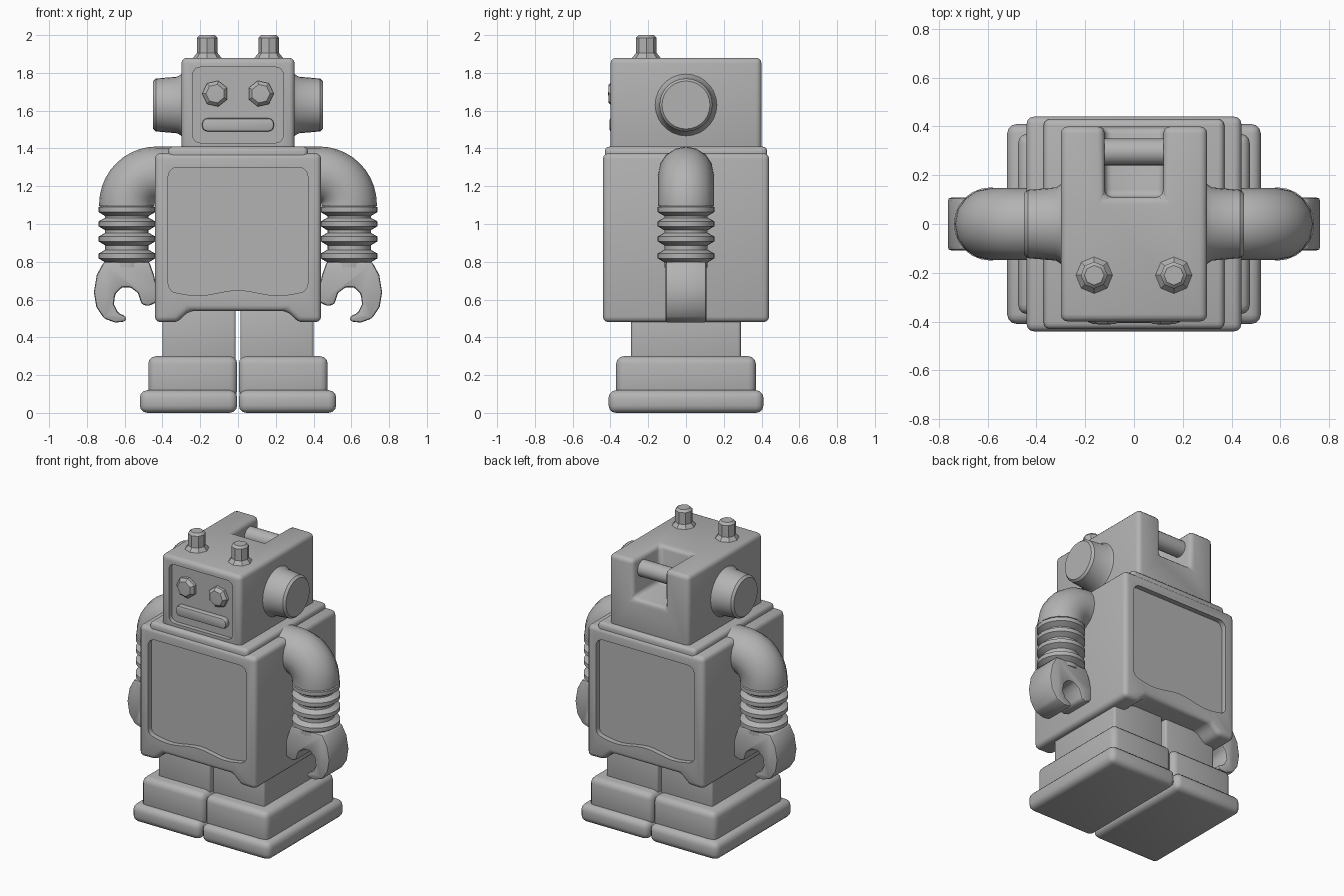
import bpy, bmesh, math
from mathutils import Matrix, Vector

if "Cube" in bpy.data.objects:
    bpy.data.objects.remove(bpy.data.objects["Cube"], do_unlink=True)

grey = bpy.data.materials.new("plain grey")
grey.use_nodes = True
tone = (0.45, 0.45, 0.45, 1)
grey.diffuse_color = tone
grey.node_tree.nodes["Principled BSDF"].inputs["Base Color"].default_value = tone


def add(name, bm):
    bmesh.ops.recalc_face_normals(bm, faces=bm.faces)
    mesh = bpy.data.meshes.new(name)
    bm.to_mesh(mesh)
    bm.free()
    ob = bpy.data.objects.new(name, mesh)
    bpy.context.collection.objects.link(ob)
    mesh.materials.append(grey)
    return ob


def prism(name, pts, y0, y1):
    """Extrude an x-z outline along y."""
    bm = bmesh.new()
    face = bm.faces.new([bm.verts.new((x, y0, z)) for x, z in pts])
    new = bmesh.ops.extrude_face_region(bm, geom=[face])["geom"]
    verts = [v for v in new if isinstance(v, bmesh.types.BMVert)]
    bmesh.ops.translate(bm, verts=verts, vec=(0, y1 - y0, 0))
    return add(name, bm)


def box(name, x0, x1, y0, y1, z0, z1):
    return prism(name, [(x0, z0), (x1, z0), (x1, z1), (x0, z1)], y0, y1)


def lathe(name, profile, base, axis, sides):
    """Revolve (radius, height) points round an axis through base."""
    bm = bmesh.new()
    vs = [bm.verts.new((r, 0, h)) for r, h in profile]
    edges = [bm.edges.new(pair) for pair in zip(vs, vs[1:])]
    bmesh.ops.spin(bm, geom=vs + edges, cent=(0, 0, 0), axis=(0, 0, 1),
                   angle=math.tau, steps=sides)
    bmesh.ops.remove_doubles(bm, verts=bm.verts, dist=0.0005)
    turn = Vector((0, 0, 1)).rotation_difference(Vector(axis)).to_matrix().to_4x4()
    bmesh.ops.transform(bm, matrix=Matrix.Translation(base) @ turn, verts=bm.verts)
    return add(name, bm)


def bevel(ob, width, segments=3):
    m = ob.modifiers.new("bevel", 'BEVEL')
    m.width, m.segments, m.limit_method = width, segments, 'ANGLE'
    m.angle_limit = math.radians(35)


def cut(ob, cutter):
    m = ob.modifiers.new("cut", 'BOOLEAN')
    m.operation, m.solver, m.object = 'DIFFERENCE', 'EXACT', cutter
    cutter.hide_render = True
    cutters.append(cutter)


def mirror(ob):
    ob.modifiers.new("mirror", 'MIRROR')


def finish(ob):
    bpy.ops.object.select_all(action='DESELECT')
    bpy.context.view_layer.objects.active = ob
    ob.select_set(True)
    bpy.ops.object.convert(target='MESH')
    bpy.ops.object.shade_smooth_by_angle(angle=math.radians(35))


def rounded(x, z0, z1, r, wave=0.0):
    """Rounded rectangle outline, with an optional wavy lower edge."""
    pts = []
    for cx, cz, start in ((x - r, z1 - r, 0), (r - x, z1 - r, 90),
                          (r - x, z0 + r, 180), (x - r, z0 + r, 270)):
        for i in range(5):
            a = math.radians(start + i * 22.5)
            pts.append((cx + r * math.cos(a), cz + r * math.sin(a)))
        if start == 180 and wave:
            for i in range(1, 16):
                t = i / 16
                pts.append((cx + t * 2 * (x - r),
                            z0 - wave * math.sin(t * math.tau * 1.5)))
    return pts


cutters, parts = [], []

# Feet and legs, one side mirrored to leave a centre groove
for name, x0, x1, y, z0, z1, w in (("soles", 0.004, 0.52, 0.41, 0, 0.12, 0.04),
                                   ("feet", 0.004, 0.475, 0.37, 0.08, 0.3, 0.04),
                                   ("legs", 0.012, 0.4, 0.29, 0.27, 0.57, 0.015)):
    ob = box(name, x0, x1, -y, y, z0, z1)
    bevel(ob, w)
    mirror(ob)
    parts.append(ob)

# Torso with a notch below and a recessed panel on front and back
torso = box("torso", -0.44, 0.44, -0.44, 0.44, 0.48, 1.375)
notch = [(-0.32, 0.4), (0.32, 0.4), (0.32, 0.48), (0.26, 0.54), (-0.26, 0.54), (-0.32, 0.48)]
cut(torso, prism("notch_cutter", notch, -0.6, 0.6))
bevel(torso, 0.03)
for y0, y1 in ((-0.6, -0.405), (0.405, 0.6)):
    cut(torso, prism("panel_cutter", rounded(0.37, 0.635, 1.3, 0.05, 0.014), y0, y1))
collar = box("torso_lid", -0.37, 0.37, -0.43, 0.43, 1.33, 1.41)
bevel(collar, 0.025)
parts += [torso, collar]

# Head with a rear slot and a recessed face
head = box("head", -0.3, 0.3, -0.4, 0.4, 1.36, 1.88)
cut(head, box("slot_cutter", -0.12, 0.12, 0.11, 0.6, 1.62, 2.1))
bevel(head, 0.03)
cut(head, prism("face_cutter", rounded(0.24, 1.43, 1.83, 0.04), -0.6, -0.37))
pin = lathe("slot_pin", [(0.055, -0.14), (0.055, 0.14)], (0, 0.295, 1.79), (1, 0, 0), 20)
mouth = prism("mouth", rounded(0.19, 1.49, 1.56, 0.03), -0.405, -0.35)
bevel(mouth, 0.01, 2)
parts += [head, pin, mouth]

# Eyes, ears and antennae
eyes = lathe("eyes", [(0.07, -0.02), (0.07, 0.02), (0.05, 0.04), (0, 0.042)],
             (0.12, -0.37, 1.69), (0, -1, 0), 7)
ears = lathe("ears", [(0.17, 0.29), (0.15, 0.32), (0.14, 0.435), (0.127, 0.45), (0, 0.45)],
             (0, 0, 1.63), (1, 0, 0), 28)
antennae = lathe("antennae", [(0.075, 0), (0.055, 0.025), (0.055, 0.105), (0.04, 0.12), (0, 0.12)],
                 (0.163, -0.21, 1.88), (0, 0, 1), 8)

# Shoulders: a thick tube bent down through a quarter turn
curve = bpy.data.curves.new("shoulders", 'CURVE')
curve.dimensions = '3D'
curve.bevel_depth, curve.bevel_resolution, curve.use_fill_caps = 0.147, 6, True
path = [(0.3, 1.263)]
for i in range(11):
    a = math.radians(90 - 9 * i)
    path.append((0.43 + 0.158 * math.cos(a), 1.105 + 0.158 * math.sin(a)))
path.append((0.588, 1.115 - 0.01 * 2))
spline = curve.splines.new('POLY')
spline.points.add(len(path) - 1)
for p, (x, z) in zip(spline.points, path):
    p.co = (x, 0, z, 1)
curve.materials.append(grey)
shoulders = bpy.data.objects.new("shoulders", curve)
bpy.context.collection.objects.link(shoulders)
finish(shoulders)

# Ribbed forearms
ribs = [(0, 1.13), (0.115, 1.13)]
for z in (1.075, 1.0, 0.92, 0.83):
    ribs += [(0.115, z + 0.033), (0.15, z + 0.014), (0.15, z - 0.012), (0.115, z - 0.033)]
ribs += [(0.115, 0.77), (0, 0.77)]
forearms = lathe("forearms", ribs, (0.588, 0, 0), (0, 0, 1), 24)

# Hooked hands
hook = [(0.47, 0.8), (0.71, 0.8), (0.748, 0.73), (0.763, 0.64), (0.75, 0.56), (0.71, 0.5),
        (0.65, 0.478), (0.595, 0.484), (0.592, 0.51), (0.635, 0.53), (0.657, 0.575),
        (0.65, 0.63), (0.615, 0.665), (0.57, 0.665), (0.53, 0.635), (0.51, 0.575),
        (0.475, 0.565), (0.432, 0.585), (0.43, 0.66), (0.445, 0.73)]
hands = prism("hands", hook, -0.108, 0.108)
bevel(hands, 0.022, 2)

for ob in (eyes, ears, antennae, shoulders, forearms, hands):
    mirror(ob)
    parts.append(ob)

for ob in parts:
    finish(ob)
for ob in cutters:
    bpy.data.objects.remove(ob, do_unlink=True)
